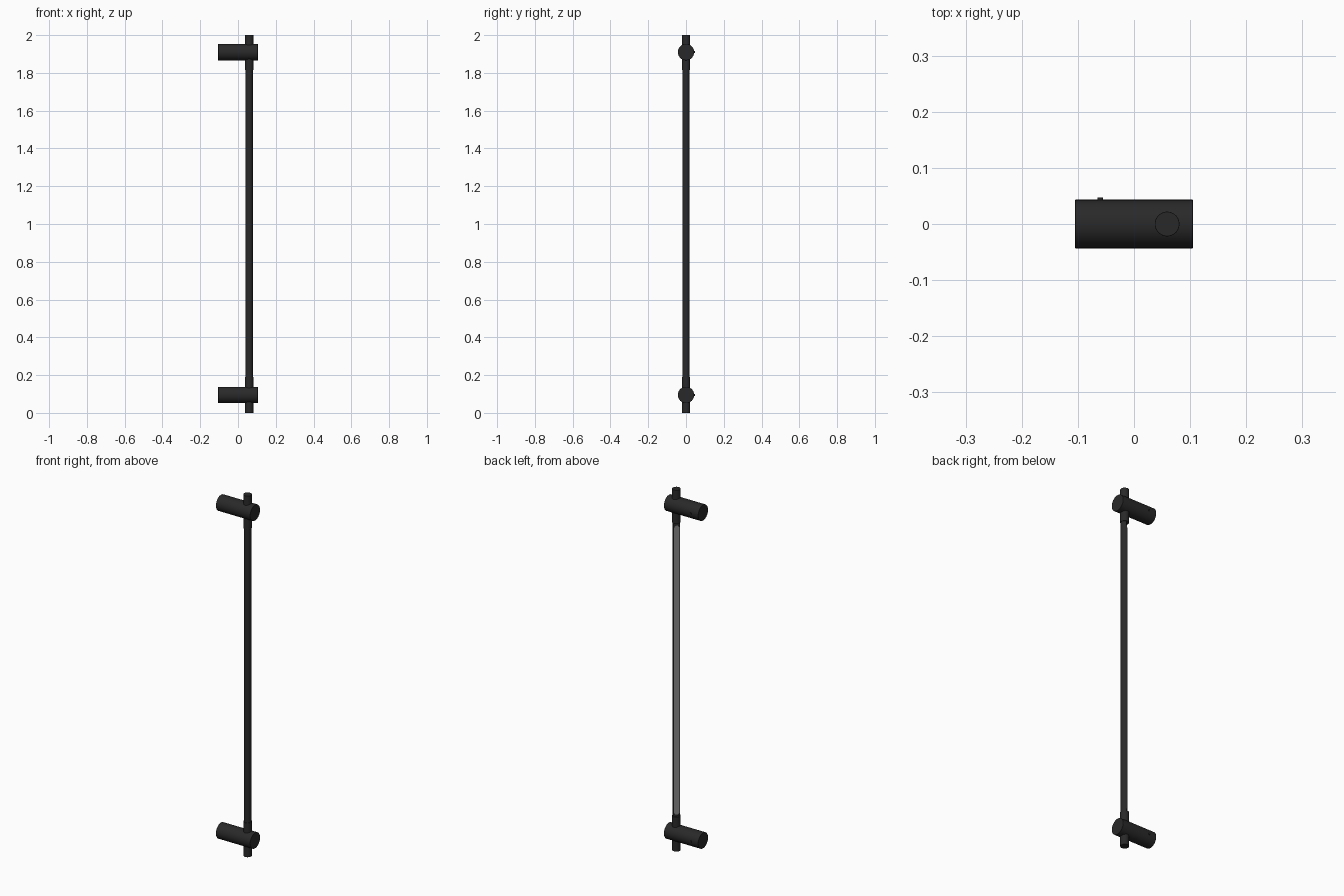
import bpy, bmesh, math
from mathutils import Matrix, Vector

if "Cube" in bpy.data.objects:
    bpy.data.objects.remove(bpy.data.objects["Cube"])

ROD_X, ROD_R, CAP_R = 0.059, 0.0195, 0.022
CLAMP_R, CLAMP_LEN = 0.0433, 0.21
CLAMPS = {"lower": 0.095, "upper": 1.91}


def material(name, v):
    m = bpy.data.materials.new(name)
    m.diffuse_color = (v, v, v, 1)
    m.use_nodes = True
    m.node_tree.nodes["Principled BSDF"].inputs["Base Color"].default_value = m.diffuse_color
    return m


black = material("black_metal", 0.022)
pale = material("diffuser_grey", 0.25)


def finish(ob, mat, angle=30):
    ob.data.materials.append(mat)
    bpy.ops.object.select_all(action='DESELECT')
    ob.select_set(True)
    bpy.context.view_layer.objects.active = ob
    bpy.ops.object.shade_smooth_by_angle(angle=math.radians(angle))
    return ob


def cylinder(name, r, length, loc, rot=(0, 0, 0), verts=48, bevel=0.0):
    bpy.ops.mesh.primitive_cylinder_add(vertices=verts, radius=r, depth=length,
                                        location=loc, rotation=rot)
    ob = bpy.context.object
    ob.name = name
    if bevel:
        b = ob.modifiers.new("edge", 'BEVEL')
        b.width, b.segments = bevel, 2
    return finish(ob, black)


def prism(name, outline, height, matrix, mat):
    """Extrude a closed outline along local z and place it."""
    bm = bmesh.new()
    face = bm.faces.new([bm.verts.new((x, y, 0)) for x, y in outline])
    ext = bmesh.ops.extrude_face_region(bm, geom=[face])
    bmesh.ops.translate(bm, vec=(0, 0, height),
                        verts=[g for g in ext["geom"] if isinstance(g, bmesh.types.BMVert)])
    bmesh.ops.recalc_face_normals(bm, faces=bm.faces)
    bm.transform(matrix)
    me = bpy.data.meshes.new(name)
    bm.to_mesh(me)
    bm.free()
    ob = bpy.data.objects.new(name, me)
    bpy.context.collection.objects.link(ob)
    return finish(ob, mat)


def arc(r, a0, a1, n, cx=0.0, cy=0.0):
    return [(cx + r * math.cos(a0 + (a1 - a0) * i / n),
             cy + r * math.sin(a0 + (a1 - a0) * i / n)) for i in range(n + 1)]


# Horizontal clamp barrels with a small grub screw at the back of each
for label, z in CLAMPS.items():
    cylinder(f"{label}_clamp_barrel", CLAMP_R, CLAMP_LEN, (0, 0, z),
             (0, math.pi / 2, 0), 64, 0.0008)
    cylinder(f"{label}_grub_screw", 0.005, 0.012, (-0.06, 0.041, z),
             (math.pi / 2, 0, 0), 16)

# Round end sleeves passing through the barrels
for label, z0, z1 in (("lower", 0.0, 0.19), ("upper", 1.815, 2.0)):
    cylinder(f"{label}_end_sleeve", CAP_R, z1 - z0, (ROD_X, 0, (z0 + z1) / 2), bevel=0.0008)

# Main rail: D-shaped section, flat side turned to the back left
aim = math.radians(135)
cut = 0.010
half = math.acos(cut / ROD_R)
prism("rail", arc(ROD_R, aim + half, aim + 2 * math.pi - half, 40), 1.64,
      Matrix.Translation((ROD_X, 0, 0.18)), black)

# Pale strip with rounded ends lying on the flat of the rail
w, zb, zt = 0.0135, 0.20, 1.80
stadium = arc(w, math.pi, 2 * math.pi, 16, 0, zb + w) + arc(w, 0, math.pi, 16, 0, zt - w)
n = Vector((math.cos(aim), math.sin(aim), 0))
side = Vector((0, 0, 1)).cross(n)
frame = Matrix((side, Vector((0, 0, 1)), n)).transposed().to_4x4()
strip_pos = Vector((ROD_X, 0, 0)) + n * (cut - 0.002)
prism("light_strip", stadium, 0.0035, Matrix.Translation(strip_pos) @ frame, pale)
